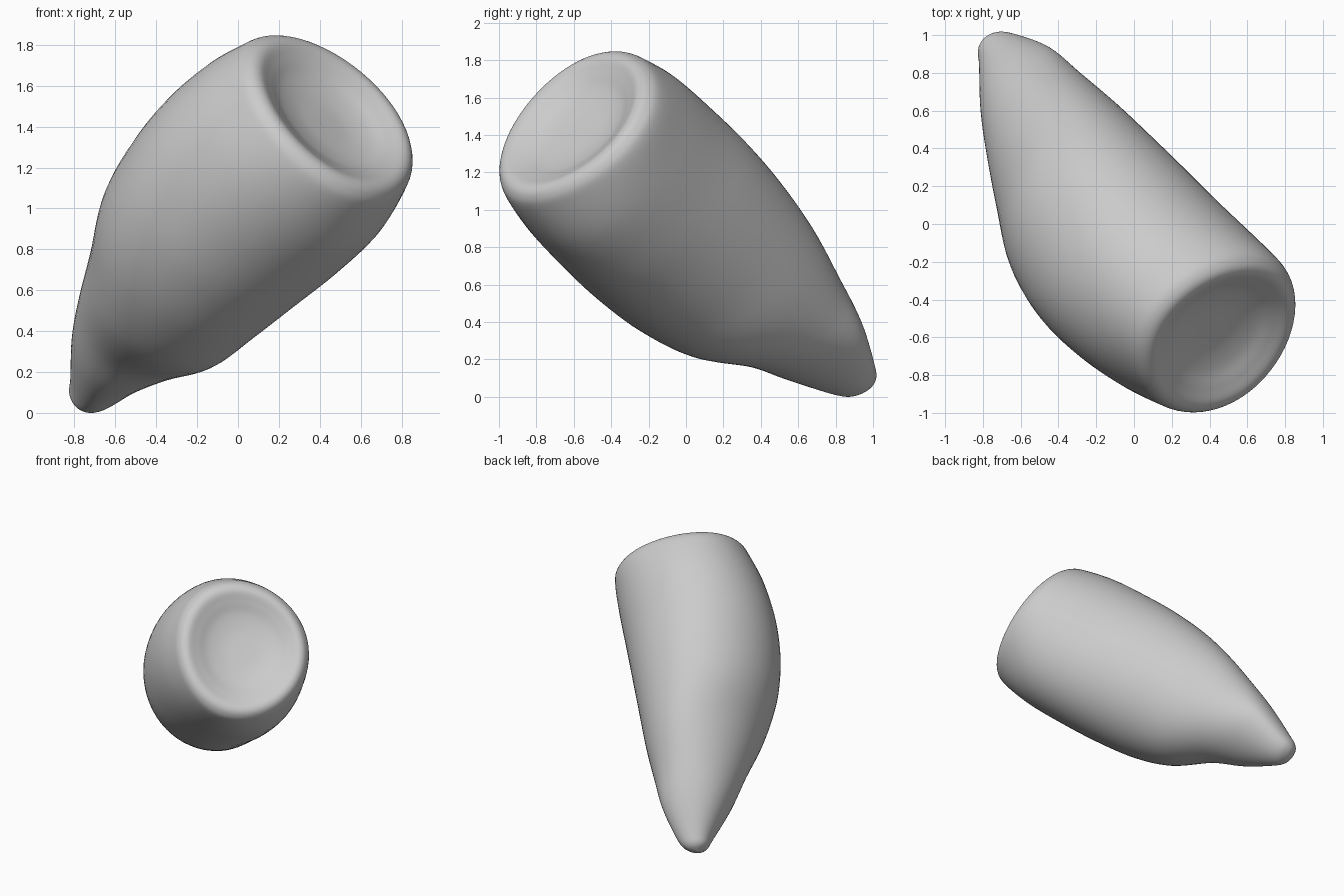
import bpy, bmesh, math
from mathutils import Vector

if "Cube" in bpy.data.objects:
    bpy.data.objects.remove(bpy.data.objects["Cube"])

SEGMENTS, STEPS = 64, 6
# Local frame: centre, long axis, and two directions across it
CENTRE = Vector((0, 0, .925))
AXIS = Vector((1, -1, 1)).normalized()
SIDE = Vector((1, 1, 0)).normalized()
UPPER = Vector((-1, 1, 2)).normalized()
ANGLES = [math.radians(60 * i) for i in range(6)]

# Station along the axis, then the half-widths at every 60 degrees
body = [
    (-1.40, .265, .19, .06, .005, .085, .185),
    (-1.15, .345, .30, .21, .18, .215, .235),
    (-.90, .365, .38, .325, .325, .315, .315),
    (-.60, .385, .465, .45, .50, .495, .415),
    (-.30, .393, .515, .585, .635, .585, .45),
    (0, .397, .535, .65, .70, .62, .48),
    (.30, .398, .53, .675, .705, .628, .51),
    (.60, .405, .515, .655, .665, .62, .52),
    (.83, .405, .475, .605, .60, .585, .47),
]


def shrink(row, station, factor, h, c):
    """Scale a section about the point (h, c) and move it along the axis."""
    out = [station]
    for r, t in zip(row[1:], ANGLES):
        mid = h * math.cos(t) + c * math.sin(t)
        out.append(mid + (r - mid) * factor)
    return tuple(out)


def blend(p, q, r, s, t):
    """Smooth curve through q and r."""
    return tuple(.5 * (2 * b + (c - a) * t + (2 * a - 5 * b + 4 * c - d) * t * t
                       + (3 * b - a - 3 * c + d) * t ** 3)
                 for a, b, c, d in zip(p, q, r, s))


def section(row):
    """Closed outline whose half-widths match the row in all six directions."""
    station, widths = row[0], row[1:]
    base = sum(widths) / 6
    third = sum(w * (-1) ** i for i, w in enumerate(widths)) / 6
    terms = [(n, sum(w * math.cos(n * t) for w, t in zip(widths, ANGLES)) / 3,
              sum(w * math.sin(n * t) for w, t in zip(widths, ANGLES)) / 3) for n in (1, 2)]
    terms.append((3, third, 0))
    lean = .08 * min(1, max(0, (station - .3) / .5))
    points = []
    for i in range(SEGMENTS):
        t = math.tau * i / SEGMENTS
        w = base + sum(a * math.cos(n * t) + b * math.sin(n * t) for n, a, b in terms)
        d = sum(n * (b * math.cos(n * t) - a * math.sin(n * t)) for n, a, b in terms)
        h = w * math.cos(t) - d * math.sin(t)
        c = w * math.sin(t) + d * math.cos(t)
        points.append(CENTRE + AXIS * (station - lean * c) + SIDE * h + UPPER * c)
    return points


# Rounded tip, body, rolled rim and dished end
tip = [shrink(body[0], a, f, .135, .01) for a, f in ((-1.515, .03), (-1.485, .57))]
end = [shrink(body[-1], a, f, -.08, .01) for a, f in
       ((.91, .93), (.935, .82), (.905, .67), (.865, .50), (.84, .28), (.835, .03))]
rows = tip + body + end
rows = [rows[0]] + rows + [rows[-1]]

bm = bmesh.new()
rings = []
for i in range(1, len(rows) - 2):
    last = i == len(rows) - 3
    for k in range(STEPS + (1 if last else 0)):
        row = blend(*rows[i - 1:i + 3], k / STEPS)
        rings.append([bm.verts.new(p) for p in section(row)])
for lower, upper in zip(rings, rings[1:]):
    for i in range(SEGMENTS):
        j = (i + 1) % SEGMENTS
        bm.faces.new((lower[i], lower[j], upper[j], upper[i]))
bm.faces.new(rings[0])
bm.faces.new(rings[-1])
bmesh.ops.recalc_face_normals(bm, faces=bm.faces[:])
for f in bm.faces:
    f.smooth = True

mesh = bpy.data.meshes.new("tapered_stone")
bm.to_mesh(mesh)
bm.free()
stone = bpy.data.objects.new("tapered_stone", mesh)
bpy.context.collection.objects.link(stone)

grey = bpy.data.materials.new("light_grey")
grey.use_nodes = True
colour = (.6, .6, .6, 1)
grey.diffuse_color = colour
grey.node_tree.nodes["Principled BSDF"].inputs["Base Color"].default_value = colour
mesh.materials.append(grey)
